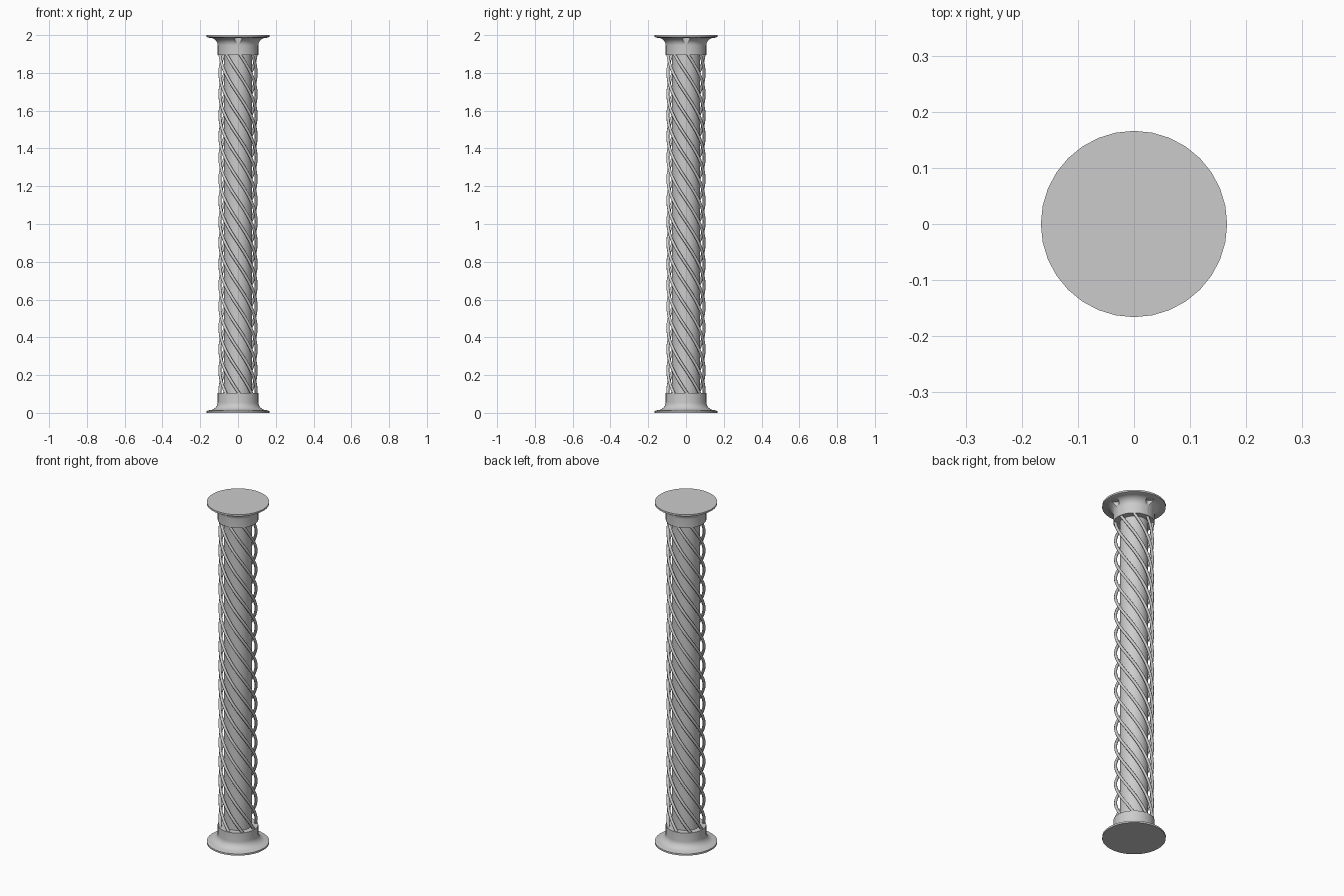
import bpy, bmesh, math

if "Cube" in bpy.data.objects:
    bpy.data.objects.remove(bpy.data.objects["Cube"])

def finish(ob, angle=35):
    bpy.ops.object.select_all(action='DESELECT')
    ob.select_set(True)
    bpy.context.view_layer.objects.active = ob
    bpy.ops.object.shade_smooth_by_angle(angle=math.radians(angle))

def lathe(name, profile, n=32):
    bm = bmesh.new()
    rings = [[bm.verts.new((r * math.cos(2 * math.pi * i / n), r * math.sin(2 * math.pi * i / n), z))
              for i in range(n)] for r, z in profile]
    for a, b in zip(rings, rings[1:]):
        for i in range(n):
            j = (i + 1) % n
            bm.faces.new((a[i], a[j], b[j], b[i]))
    bm.faces.new(rings[0][::-1])
    bm.faces.new(rings[-1])
    bmesh.ops.recalc_face_normals(bm, faces=bm.faces)
    me = bpy.data.meshes.new(name)
    bm.to_mesh(me)
    bm.free()
    ob = bpy.data.objects.new(name, me)
    bpy.context.collection.objects.link(ob)
    return ob

# flared end collars: flange, concave fillet, straight sleeve
flare = [(0.166, 0), (0.166, 0.01)]
for k in range(9):
    a = math.pi / 2 * k / 8
    flare.append((0.153 - 0.045 * math.sin(a), 0.055 - 0.041 * math.cos(a)))
flare.append((0.108, 0.105))
base = lathe("base_collar", flare)
finish(base)
top = lathe("top_collar", [(r, 2 - z) for r, z in flare])

# bolt recesses cut into the top flare
for k in range(4):
    a = k * math.pi / 2
    bpy.ops.mesh.primitive_cylinder_add(vertices=24, radius=0.021, depth=0.09,
        location=(0.129 * math.cos(a), 0.129 * math.sin(a), 1.94))
    cutter = bpy.context.object
    cutter.name = f"bolt_cutter_{k + 1}"
    cutter.hide_render = True
    cutter.hide_set(True)
    m = top.modifiers.new("bolt_recess", 'BOOLEAN')
    m.object = cutter
    m.solver = 'EXACT'
finish(top)

# inner core
finish(lathe("core", [(0.074, 0.09), (0.074, 1.91)]))

# helical strands winding round the core
STRANDS, PITCH, RADIUS = 8, 0.9, 0.096
Z0, Z1, STEPS = 0.09, 1.91, 128
for s in range(STRANDS):
    cu = bpy.data.curves.new(f"strand_{s + 1}", 'CURVE')
    cu.dimensions = '3D'
    cu.bevel_depth = 0.008
    cu.bevel_resolution = 2
    cu.use_fill_caps = True
    sp = cu.splines.new('POLY')
    sp.points.add(STEPS)
    for i, p in enumerate(sp.points):
        z = Z0 + (Z1 - Z0) * i / STEPS
        a = 2 * math.pi * (s / STRANDS - z / PITCH)
        p.co = (RADIUS * math.cos(a), RADIUS * math.sin(a), z, 1)
    sp.use_smooth = True
    bpy.context.collection.objects.link(bpy.data.objects.new(f"strand_{s + 1}", cu))
